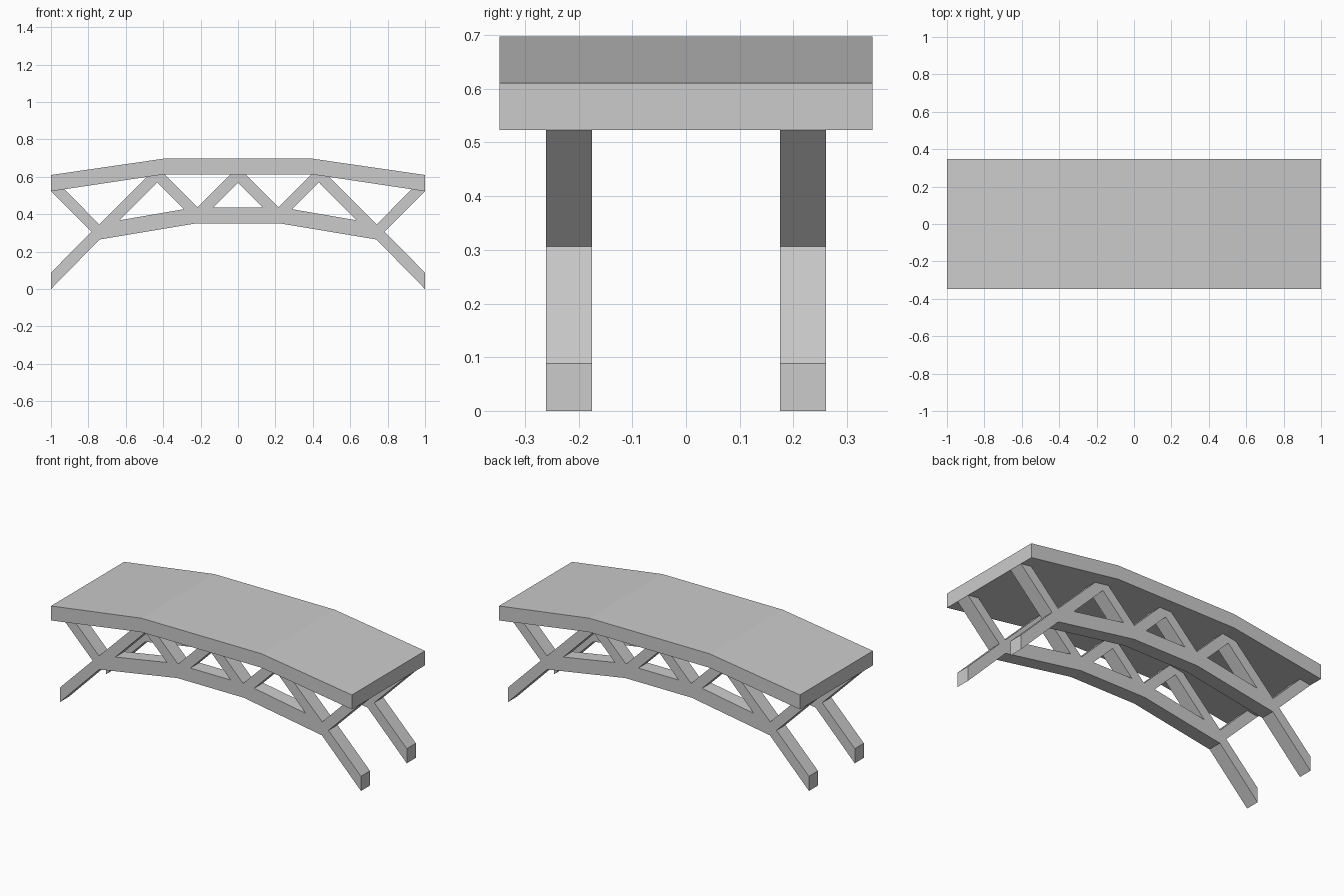
import bpy, math

if "Cube" in bpy.data.objects:
    bpy.data.objects.remove(bpy.data.objects["Cube"])


def mirrored(half):
    """Complete a left-half point list (left to right) across x = 0."""
    return half + [(-x, z) for x, z in reversed(half) if abs(x) > 1e-6]


def profile_solid(name, loops, y, depth):
    """Extrude a front-view outline (first loop) with holes along y."""
    cu = bpy.data.curves.new(name + "_profile", 'CURVE')
    cu.dimensions = '2D'
    cu.fill_mode = 'BOTH'
    cu.extrude = depth / 2
    for loop in loops:
        sp = cu.splines.new('POLY')
        sp.points.add(len(loop) - 1)
        for p, (x, z) in zip(sp.points, loop):
            p.co = (x, z, 0, 1)
        sp.use_cyclic_u = True
    ob = bpy.data.objects.new(name, cu)
    bpy.context.collection.objects.link(ob)
    ob.rotation_euler = (math.radians(90), 0, 0)
    ob.location.y = y
    bpy.ops.object.select_all(action='DESELECT')
    ob.select_set(True)
    bpy.context.view_layer.objects.active = ob
    bpy.ops.object.convert(target='MESH')
    bpy.ops.object.shade_flat()
    return bpy.context.object


# Deck: a slab bent in three segments
deck_top = mirrored([(-1, 0.61), (-0.4, 0.697)])
deck_bottom = mirrored([(-1, 0.523), (-0.4, 0.613)])
profile_solid("deck", [deck_top + deck_bottom[::-1]], 0, 0.694)

# Truss: legs, lower chord and zigzag braces in one outline
truss_bottom = mirrored([(-1, 0), (-0.74, 0.265), (-0.22, 0.352)])
truss_top = mirrored([
    (-1, 0.088), (-0.784, 0.306),                 # leg
    (-1, 0.523), (-0.928, 0.534),                 # end brace
    (-0.742, 0.346), (-0.487, 0.6),               # outer web
    (-0.4, 0.613), (-0.393, 0.613),
    (-0.216, 0.437), (-0.041, 0.613),             # middle web
])
left_gap = [(-0.633, 0.368), (-0.433, 0.57), (-0.29, 0.427)]
middle_gap = mirrored([(-0.134, 0.435), (0, 0.569)])
right_gap = [(-x, z) for x, z in left_gap]
loops = [truss_top + truss_bottom[::-1], left_gap, middle_gap, right_gap]

for side, y in (("front", -0.2175), ("back", 0.2175)):
    profile_solid(side + "_truss", loops, y, 0.086)
